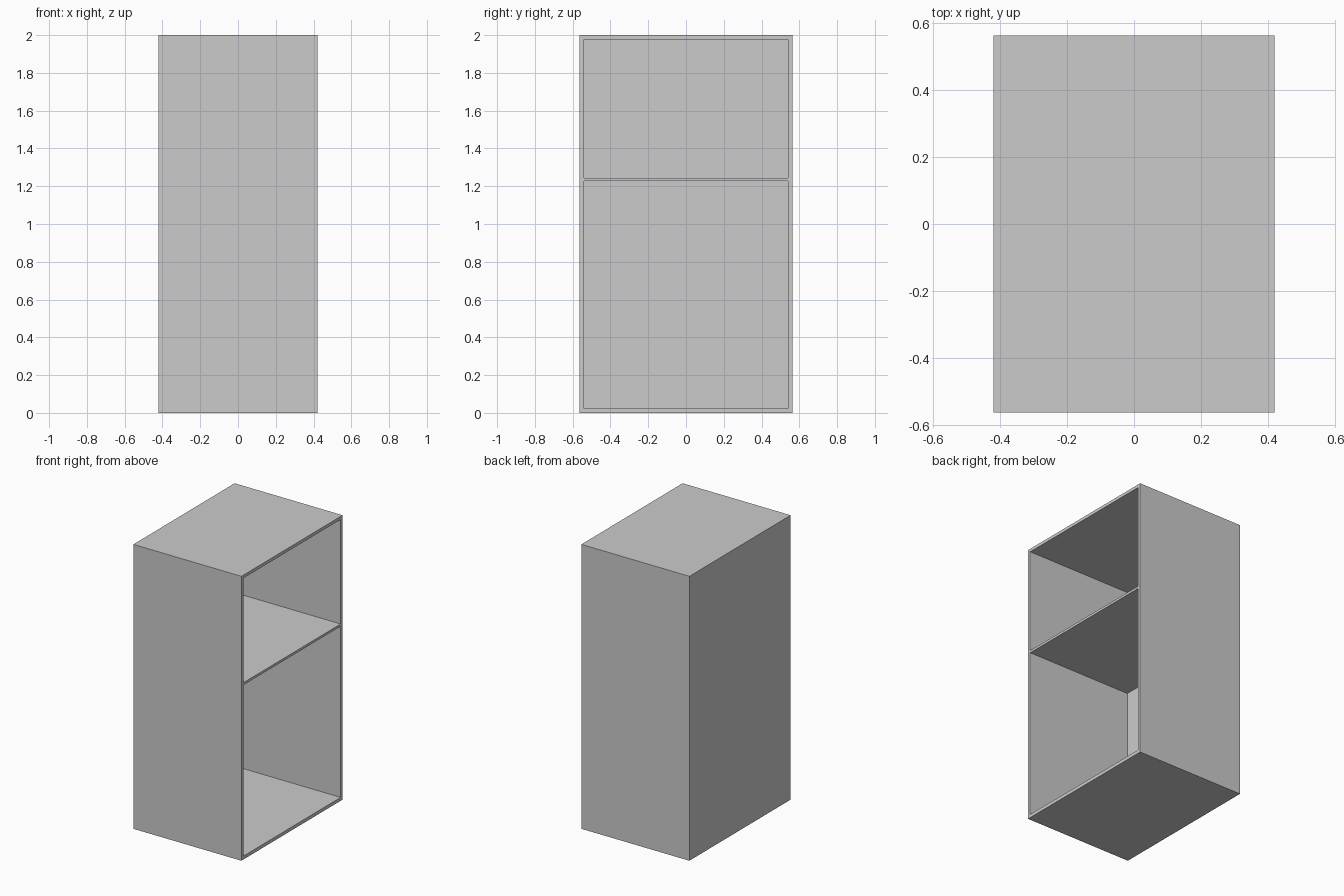
import bpy

default_cube = bpy.data.objects.get("Cube")
if default_cube:
    bpy.data.objects.remove(default_cube, do_unlink=True)

# Overall size and board thickness
W, D, H = 0.84, 1.125, 2.0
T = 0.022
SHELF_Z, SHELF_T = 1.235, 0.017

grey = bpy.data.materials.new("plain grey")
grey.use_nodes = True
colour = (0.6, 0.6, 0.6, 1)
grey.diffuse_color = colour
grey.node_tree.nodes["Principled BSDF"].inputs["Base Color"].default_value = colour


def board(name, low, high):
    """Add a box spanning two opposite corners."""
    bpy.ops.mesh.primitive_cube_add(
        size=1, location=[(a + b) / 2 for a, b in zip(low, high)])
    obj = bpy.context.object
    obj.name = name
    obj.scale = [b - a for a, b in zip(low, high)]
    bpy.ops.object.transform_apply(location=False, rotation=False, scale=True)
    obj.data.materials.append(grey)
    return obj


x, y = W / 2, D / 2

# Side walls, full height
for name, s in (("front_wall", -1), ("rear_wall", 1)):
    lo, hi = sorted((s * y, s * (y - T)))
    board(name, (-x, lo, 0), (x, hi, H))

# Closed panel opposite the open side
board("closed_panel", (-x, T - y, 0), (T - x, y - T, H))

# Horizontal boards, open towards +x
for name, z0, z1 in (("bottom_board", 0, T + 0.002),
                     ("middle_shelf", SHELF_Z - SHELF_T / 2, SHELF_Z + SHELF_T / 2),
                     ("top_board", H - T, H)):
    board(name, (T - x, T - y, z0), (x, y - T, z1))
